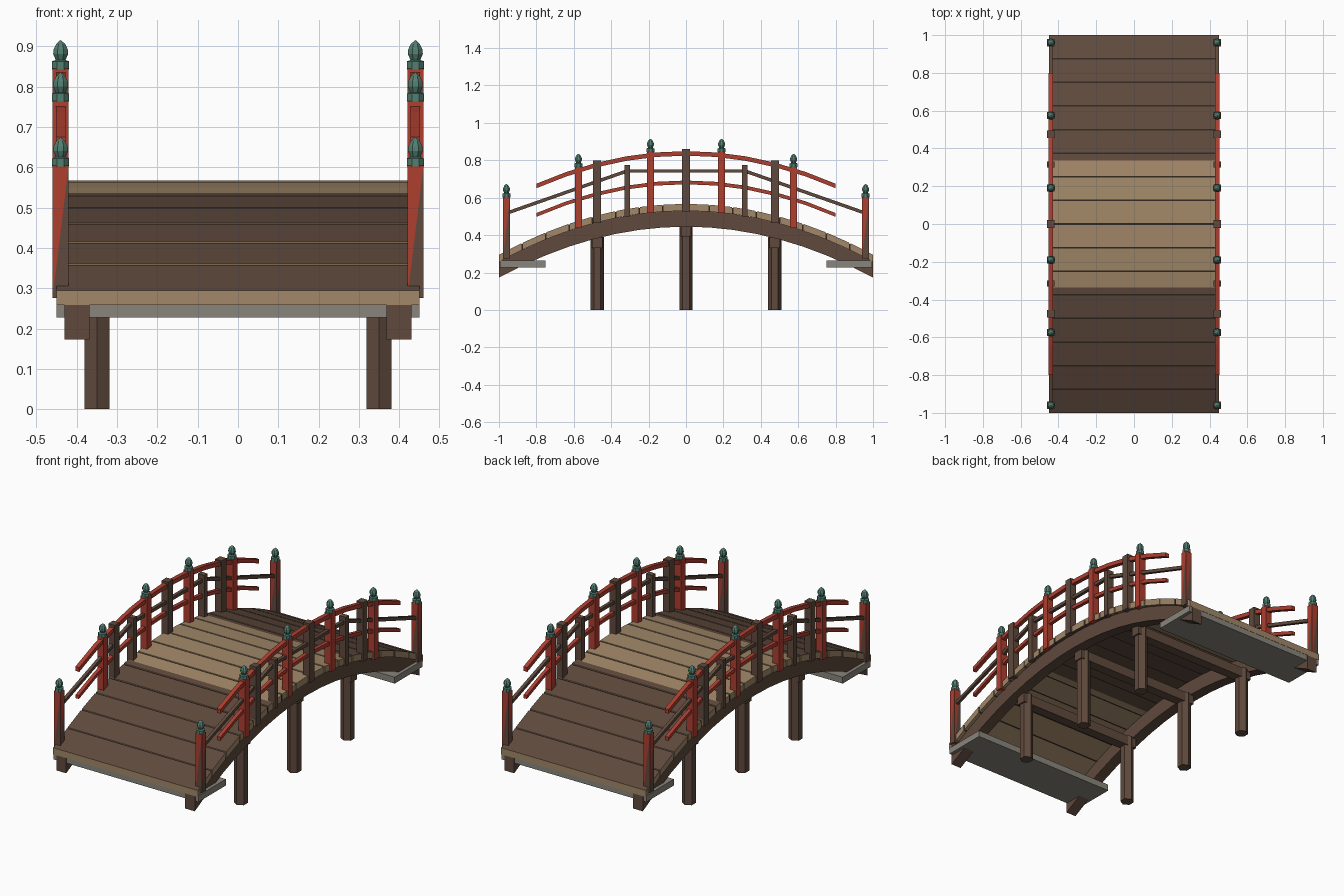
import bpy, bmesh
from math import pi, atan2
from mathutils import Vector, Matrix

if "Cube" in bpy.data.objects:
    bpy.data.objects.remove(bpy.data.objects["Cube"], do_unlink=True)


def material(name, r, g, b):
    m = bpy.data.materials.new(name)
    m.use_nodes = True
    m.diffuse_color = (r, g, b, 1)
    m.node_tree.nodes["Principled BSDF"].inputs["Base Color"].default_value = (r, g, b, 1)
    return m


BROWN = material("brown_timber", 0.115, 0.068, 0.047)
TAN = material("pale_plank", 0.36, 0.245, 0.14)
RED = material("red_paint", 0.42, 0.05, 0.03)
TEAL = material("green_bronze", 0.085, 0.21, 0.165)
STONE = material("grey_stone", 0.25, 0.235, 0.2)
DARK = material("dark_gap", 0.03, 0.02, 0.014)


def finish(bm, name, *mats):
    bmesh.ops.recalc_face_normals(bm, faces=bm.faces)
    me = bpy.data.meshes.new(name)
    bm.to_mesh(me)
    bm.free()
    for m in mats:
        me.materials.append(m)
    ob = bpy.data.objects.new(name, me)
    bpy.context.collection.objects.link(ob)
    return ob


def add_box(bm, center, size):
    mat = Matrix.Translation(center) @ Matrix.Diagonal((*size, 1))
    return bmesh.ops.create_cube(bm, size=1, matrix=mat)["verts"]


def box(name, mat, center, size):
    bm = bmesh.new()
    add_box(bm, center, size)
    return finish(bm, name, mat)


def arch(y):
    """Height of the walking surface."""
    return 0.567 - 0.272 * y * y


def arched_bar(name, mat, x, width, y0, y1, top, bottom, steps):
    """Bar following the arch, top and bottom are offsets from the deck."""
    bm = bmesh.new()
    rings = []
    for i in range(steps + 1):
        y = y0 + (y1 - y0) * i / steps
        rings.append([bm.verts.new((x + sx * width / 2, y, arch(y) + dz))
                      for sx, dz in ((-1, bottom), (1, bottom), (1, top), (-1, top))])
    for a, b in zip(rings, rings[1:]):
        for k in range(4):
            bm.faces.new((a[k], a[k - 1], b[k - 1], b[k]))
    bm.faces.new(rings[0])
    bm.faces.new(rings[-1])
    return finish(bm, name, mat)


def straight_bar(name, mat, a, b, thick):
    a, b = Vector(a), Vector(b)
    d = b - a
    ob = box(name, mat, (0, 0, 0), (thick, d.length, thick))
    ob.location = (a + b) / 2
    ob.rotation_euler.x = atan2(d.z, d.y)
    return ob


# Deck planks: brown tops on the outer thirds, pale in the middle, reversed below
THIRD, THICK, GAP = 0.335, 0.037, 0.004
seams = [-1 + i / 8 for i in range(17)]
edges = sorted(seams + [-THIRD, THIRD])
for i, (y0, y1) in enumerate(zip(edges, edges[1:])):
    a = y0 + GAP if y0 in seams[1:] else y0
    b = y1 - GAP if y1 in seams[:-1] else y1
    plank = arched_bar(f"deck_plank_{i}", TAN, 0, 0.9, a, b, 0, -THICK, 1)
    plank.data.materials.append(BROWN)
    outer = abs(y0 + y1) / 2 > THIRD
    for p in plank.data.polygons:
        if (outer and p.normal.z > 0.5) or (not outer and p.normal.z < -0.5):
            p.material_index = 1
for i, y in enumerate(seams[1:-1]):
    arched_bar(f"plank_seam_{i}", DARK, 0, 0.89, y - GAP, y + GAP, -0.005, -THICK, 1)

# Stone landing slabs
for end, s in (("front", -1), ("back", 1)):
    box(f"{end}_landing_slab", STONE, (0, s * 0.873, 0.246), (0.9, 0.245, 0.036))

# Piers with cross beams
for label, y, top in (("front", -0.475, 0.39), ("middle", 0, 0.45), ("back", 0.475, 0.39)):
    box(f"{label}_cross_beam", BROWN, (0, y, top - 0.03), (0.78, 0.055, 0.055))
    for side, s in (("left", 1), ("right", -1)):
        bm = bmesh.new()
        bmesh.ops.create_cone(bm, cap_ends=True, segments=6, radius1=0.036, radius2=0.036,
                              depth=top, matrix=Matrix.Translation((s * 0.35, y, top / 2)))
        finish(bm, f"{label}_{side}_pier", BROWN)


def finial(name, x, y, z):
    """Faceted collar and pointed bulb on a post."""
    bm = bmesh.new()
    profile = ((0.0, 0), (0.023, 0), (0.023, 0.02), (0.013, 0.023), (0.02, 0.038),
               (0.019, 0.05), (0.012, 0.063), (0.0, 0.073))
    vs = [bm.verts.new((r, 0, h)) for r, h in profile]
    es = [bm.edges.new(p) for p in zip(vs, vs[1:])]
    bmesh.ops.spin(bm, geom=vs + es, cent=(0, 0, 0), axis=(0, 0, 1), angle=2 * pi, steps=8)
    bmesh.ops.remove_doubles(bm, verts=bm.verts, dist=0.0005)
    bmesh.ops.rotate(bm, verts=bm.verts, matrix=Matrix.Rotation(pi / 8, 3, "Z"))
    bmesh.ops.translate(bm, verts=bm.verts, vec=(x, y, z))
    finish(bm, name, TEAL)


def post(name, mat, x, y, width, height):
    z0, z1 = arch(y) - 0.04, arch(y) + height
    return box(name, mat, (x, y, (z0 + z1) / 2), (0.04, width, z1 - z0))


for side, s in (("left", 1), ("right", -1)):
    x = s * 0.44
    # Main arched beam under the deck edge
    arched_bar(f"{side}_arch_beam", BROWN, s * 0.4, 0.062, -1, 1, -THICK, -0.122, 16)

    # Capped red posts; the end posts are half red, half bare timber
    for i, y in enumerate((-0.96, -0.575, -0.19, 0.19, 0.575, 0.96)):
        ob = post(f"{side}_capped_post_{i}", RED, x, y, 0.038, 0.288)
        finial(f"{side}_finial_{i}", x, y, arch(y) + 0.286)
        if abs(y) > 0.9:
            me = ob.data
            me.materials.append(BROWN)
            bm = bmesh.new()
            bm.from_mesh(me)
            bmesh.ops.triangulate(bm, faces=bm.faces)
            mid = arch(y) + 0.124
            for f in bm.faces:
                f.material_index = int(f.calc_center_median().z < mid)
            bm.to_mesh(me)
            bm.free()

    # Plain timber posts
    for i, y in enumerate((-0.475, 0, 0.475)):
        post(f"{side}_timber_post_{i}", BROWN, x, y, 0.042, 0.293)
    for i, y in enumerate((-0.315, 0.315)):
        post(f"{side}_slim_post_{i}", BROWN, x, y, 0.03, 0.235)

    # Arched red rails and straight timber middle rail
    arched_bar(f"{side}_top_rail", RED, x, 0.024, -0.8, 0.8, 0.282, 0.258, 10)
    arched_bar(f"{side}_lower_rail", RED, x, 0.02, -0.8, 0.8, 0.125, 0.105, 10)
    straight_bar(f"{side}_middle_rail", BROWN, (x, -0.315, 0.743), (x, 0.315, 0.743), 0.018)
    for end, e in (("front", -1), ("back", 1)):
        straight_bar(f"{side}_{end}_sloped_rail", BROWN,
                     (x, e * 0.315, 0.743), (x, e * 0.96, 0.517), 0.018)
